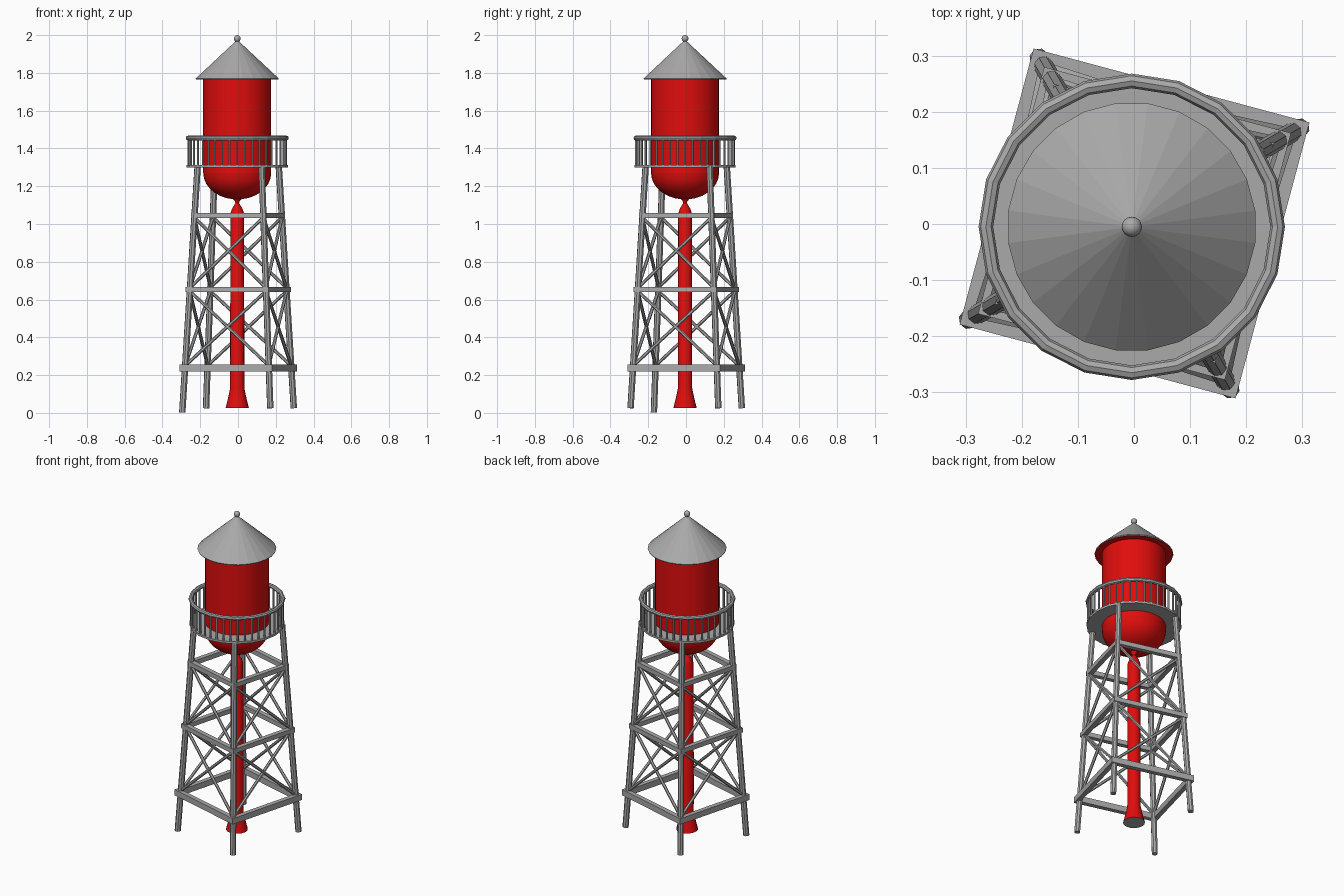
import bpy, bmesh
from math import sin, cos, pi, radians
from mathutils import Vector

if "Cube" in bpy.data.objects:
    bpy.data.objects.remove(bpy.data.objects["Cube"])


def make_material(name, rgb):
    mat = bpy.data.materials.new(name)
    mat.use_nodes = True
    mat.diffuse_color = (*rgb, 1)
    mat.node_tree.nodes["Principled BSDF"].inputs["Base Color"].default_value = (*rgb, 1)
    return mat


steel = make_material("steel grey", (0.4, 0.4, 0.4))
red = make_material("tank red", (0.75, 0.004, 0.004))

TANK_CENTRE = Vector((-0.004, -0.005, 0))
FRAME_CENTRE = Vector((0.001, 0.001, 0))
CORNERS = [radians(30 + 90 * i) for i in range(4)]


def finish(bm, name, mats, smooth=False):
    bmesh.ops.recalc_face_normals(bm, faces=bm.faces)
    mesh = bpy.data.meshes.new(name)
    bm.to_mesh(mesh)
    bm.free()
    obj = bpy.data.objects.new(name, mesh)
    bpy.context.collection.objects.link(obj)
    for mat in mats:
        mesh.materials.append(mat)
    if smooth:
        bpy.ops.object.select_all(action='DESELECT')
        obj.select_set(True)
        bpy.context.view_layer.objects.active = obj
        bpy.ops.object.shade_smooth_by_angle(angle=radians(35))
    return obj


def lathe(name, profile, mats, segs=24, phase=0.0, centre=TANK_CENTRE, ring=False, smooth=False):
    """Turn (radius, height) points about the vertical; ring closes the section."""
    bm = bmesh.new()
    loops = []
    for r, z in profile:
        loops.append([bm.verts.new(centre + Vector((r * cos(phase + 2 * pi * i / segs),
                                                    r * sin(phase + 2 * pi * i / segs), z)))
                      for i in range(segs)])
    pairs = list(zip(loops, loops[1:]))
    if ring:
        pairs.append((loops[-1], loops[0]))
    for a, b in pairs:
        for i in range(segs):
            j = (i + 1) % segs
            bm.faces.new((a[i], a[j], b[j], b[i]))
    if not ring:
        bm.faces.new(loops[0])
        bm.faces.new(loops[-1])
    return finish(bm, name, mats, smooth)


def add_rod(bm, start, end, radius, sides):
    axis = end - start
    matrix = axis.to_track_quat('Z', 'Y').to_matrix().to_4x4()
    matrix.translation = (start + end) / 2
    bmesh.ops.create_cone(bm, cap_ends=True, segments=sides, radius1=radius, radius2=radius,
                          depth=axis.length, matrix=matrix)


def leg_point(angle, z):
    r = 0.342 - 0.072 * z
    return FRAME_CENTRE + Vector((r * cos(angle), r * sin(angle), z))


# Tank with rounded bottom
bowl = [(0.18 * sin(radians(a)), 1.27 - 0.14 * cos(radians(a))) for a in range(6, 91, 12)]
lathe("tank", bowl + [(0.18, 1.27), (0.18, 1.77)], [red], segs=32, smooth=True)

# Conical roof with red underside
roof = lathe("roof", [(0.22, 1.765), (0.222, 1.77), (0.004, 1.972)], [steel, red], phase=pi / 24)
for face in roof.data.polygons:
    if face.normal.z < -0.9:
        face.material_index = 1

# Roof ball
bm = bmesh.new()
bmesh.ops.create_uvsphere(bm, u_segments=16, v_segments=10, radius=0.018)
bmesh.ops.translate(bm, verts=bm.verts, vec=TANK_CENTRE + Vector((0, 0, 1.982)))
finish(bm, "roof_ball", [steel], smooth=True)

# Central pipe with flared foot and pinched neck
pipe = lathe("central_pipe",
             [(0.062, 0.025), (0.053, 0.06), (0.044, 0.1), (0.038, 0.13), (0.036, 1.055),
              (0.028, 1.08), (0.01, 1.11), (0.012, 1.12), (0.03, 1.14)],
             [red, steel], segs=16, smooth=True)
for face in pipe.data.polygons:
    if face.normal.z < -0.9:
        face.material_index = 1

# Walkway and handrail
lathe("walkway", [(0.17, 1.3), (0.268, 1.3), (0.268, 1.313), (0.17, 1.313)], [steel],
      segs=20, ring=True)
section = [(0.26 + 0.013 * cos(pi * k / 4), 1.455 + 0.013 * sin(pi * k / 4)) for k in range(8)]
lathe("handrail", section, [steel], segs=20, ring=True)

# Railing posts
bm = bmesh.new()
for i in range(40):
    a = 2 * pi * i / 40
    foot = TANK_CENTRE + Vector((0.258 * cos(a), 0.258 * sin(a), 1.308))
    add_rod(bm, foot, foot + Vector((0, 0, 0.145)), 0.006, 6)
finish(bm, "railing_posts", [steel])

# Four leaning legs, one set lower than the rest
for i, angle in enumerate(CORNERS):
    bm = bmesh.new()
    add_rod(bm, leg_point(angle, 0.002 if i == 2 else 0.025), leg_point(angle, 1.305), 0.0175, 8)
    finish(bm, "leg_%d" % (i + 1), [steel])

# Square frames tying the legs together
for label, z, r, half in (("lower", 0.238, 0.36, 0.018), ("middle", 0.653, 0.322, 0.014),
                          ("upper", 1.045, 0.287, 0.014)):
    inner = r - 0.04
    lathe(label + "_frame", [(r, z - half), (r, z + half), (inner, z + half), (inner, z - half)],
          [steel], segs=4, phase=CORNERS[0], centre=FRAME_CENTRE, ring=True)

# Crossed braces on every side of both bays
bm = bmesh.new()
for low, high in ((0.25, 0.645), (0.663, 1.035)):
    for i, a in enumerate(CORNERS):
        b = CORNERS[(i + 1) % 4]
        add_rod(bm, leg_point(a, low), leg_point(b, high), 0.009, 6)
        add_rod(bm, leg_point(b, low), leg_point(a, high), 0.009, 6)
finish(bm, "cross_braces", [steel])
